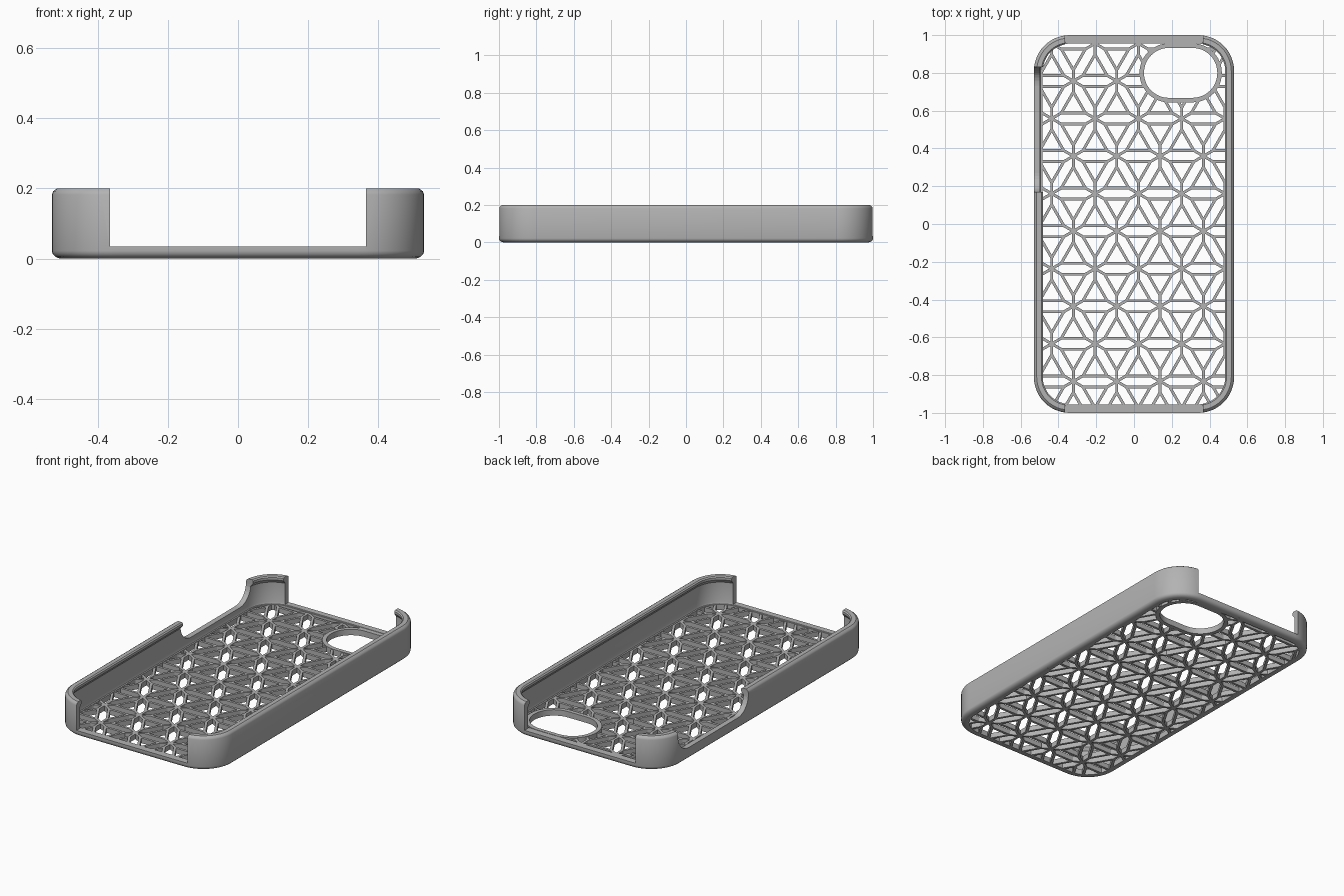
import bpy, bmesh, math
from mathutils import Vector

cube = bpy.data.objects.get("Cube")
if cube:
    bpy.data.objects.remove(cube, do_unlink=True)

HALF_X, HALF_Y, RADIUS, TOP = 0.53, 1.0, 0.19, 0.2
FLOOR = 0.033

grey = bpy.data.materials.new("light_grey_plastic")
grey.use_nodes = True
colour = (0.45, 0.45, 0.45, 1)
grey.diffuse_color = colour
grey.node_tree.nodes["Principled BSDF"].inputs["Base Color"].default_value = colour


def finish(name, bm, smooth=False):
    bmesh.ops.recalc_face_normals(bm, faces=bm.faces)
    mesh = bpy.data.meshes.new(name)
    bm.to_mesh(mesh)
    bm.free()
    mesh.materials.append(grey)
    obj = bpy.data.objects.new(name, mesh)
    bpy.context.collection.objects.link(obj)
    if smooth:
        shade(obj)
    return obj


def activate(obj):
    bpy.ops.object.select_all(action='DESELECT')
    obj.select_set(True)
    bpy.context.view_layer.objects.active = obj


def shade(obj):
    activate(obj)
    bpy.ops.object.shade_smooth_by_angle(angle=math.radians(35))


def rounded_loop(hx, hy, r, steps=12):
    """Points of a rounded rectangle, counter-clockwise."""
    pts = []
    for k, (sx, sy) in enumerate([(1, 1), (-1, 1), (-1, -1), (1, -1)]):
        for s in range(steps + 1):
            a = math.pi / 2 * (k + s / steps)
            pts.append((sx * (hx - r) + r * math.cos(a),
                        sy * (hy - r) + r * math.sin(a)))
    return pts


def sweep(name, section, hx, hy, r, centre=(0, 0)):
    """Carry a closed (inset, height) section around a rounded rectangle."""
    bm = bmesh.new()
    rings = [[bm.verts.new((x + centre[0], y + centre[1], z))
              for x, y in rounded_loop(hx - d, hy - d, r - d)]
             for d, z in section]
    n = len(rings[0])
    for a, b in zip(rings, rings[1:] + rings[:1]):
        for i in range(n):
            j = (i + 1) % n
            bm.faces.new((a[i], a[j], b[j], b[i]))
    return finish(name, bm, True)


def prism(name, pts, depth):
    """Extrude a planar outline by a vector."""
    bm = bmesh.new()
    face = bm.faces.new([bm.verts.new(p) for p in pts])
    new = bmesh.ops.extrude_face_region(bm, geom=[face])["geom"]
    bmesh.ops.translate(bm, vec=depth,
                        verts=[v for v in new if isinstance(v, bmesh.types.BMVert)])
    return finish(name, bm)


def cut(target, cutter):
    mod = target.modifiers.new("cut", 'BOOLEAN')
    mod.operation, mod.solver, mod.object = 'DIFFERENCE', 'EXACT', cutter
    activate(target)
    bpy.ops.object.modifier_apply(modifier=mod.name)
    bpy.data.objects.remove(cutter, do_unlink=True)


# Wall with rounded outer edges and an inward retaining lip
wall_section = [(0.045, 0), (0.023, 0), (0.01, 0.005), (0.002, 0.013), (0, 0.022),
                (0, 0.182), (0.004, 0.192), (0.015, TOP), (0.04, TOP),
                (0.047, 0.194), (0.047, 0.18), (0.032, 0.16),
                (0.032, 0.045), (0.036, FLOOR), (0.045, FLOOR)]
wall = sweep("case_wall", wall_section, HALF_X, HALF_Y, RADIUS)

# Openings through the front and back ends
opening = [(-0.365, -1.2, 0.035), (0.365, -1.2, 0.035),
           (0.365, -1.2, 0.4), (-0.365, -1.2, 0.4)]
cut(wall, prism("end_cutter", opening, (0, 2.4, 0)))

# Round-cornered slot in one side for the buttons
Y0, Y1, Z0, R = 0.17, 0.83, 0.07, 0.1
slot = [(-0.6, Y1, 0.4), (-0.6, Y0, 0.4)]
for centre_y, start in ((Y0 + R, math.pi), (Y1 - R, 1.5 * math.pi)):
    for s in range(11):
        a = start + math.pi / 2 * s / 10
        slot.append((-0.6, centre_y + R * math.cos(a), Z0 + R + R * math.sin(a)))
cut(wall, prism("side_cutter", slot, (0.2, 0, 0)))
shade(wall)

# Oval rim around the lens hole
LENS, LENS_X, LENS_Y, RIM = (0.247, 0.80), 0.218, 0.156, 0.024
sweep("lens_rim", [(0, 0), (0, 0.035), (RIM, 0.035), (RIM, 0)],
      LENS_X, LENS_Y, LENS_Y - 0.001, LENS)


# Back lattice: inset triangles joined by spokes to the grid nodes
def in_rounded(x, y, hx, hy, r):
    dx, dy = max(abs(x) - hx + r, 0), max(abs(y) - hy + r, 0)
    return math.hypot(dx, dy) < r


def allowed(p):
    return (in_rounded(p.x, p.y, HALF_X - 0.03, HALF_Y - 0.03, RADIUS - 0.03)
            and not in_rounded(p.x - LENS[0], p.y - LENS[1],
                               LENS_X - 0.012, LENS_Y - 0.012, LENS_Y - 0.013))


BAR = 0.015
lattice = bmesh.new()


def bar(a, b):
    along = (b - a).normalized()
    side = Vector((-along.y, along.x)) * BAR / 2
    a, b = a - along * BAR * 0.3, b + along * BAR * 0.3
    corners = [a - side, b - side, b + side, a + side]
    low, high = [[lattice.verts.new((c.x, c.y, z)) for c in corners]
                 for z in (0, 0.03)]
    lattice.faces.new(low[::-1])
    lattice.faces.new(high)
    for i in range(4):
        j = (i + 1) % 4
        lattice.faces.new((low[i], low[j], high[j], high[i]))


def clipped_bar(a, b, steps=60):
    run = []
    for s in range(steps + 1):
        p = a.lerp(b, s / steps)
        ok = allowed(p)
        if ok:
            run.append(p)
        if run and (not ok or s == steps):
            if len(run) > 1:
                bar(run[0], run[-1])
            run = []


PITCH = 0.2295
ROW = PITCH * math.sqrt(3) / 2
spokes = {}
for j in range(-3, 12):
    for i in range(-3, 6):
        p = Vector((-0.321 + PITCH * (i + 0.5 * (j % 2)), 0.757 - ROW * j))
        for up in (1, -1):
            tri = [p, p + Vector((PITCH, 0)), p + Vector((PITCH / 2, up * ROW))]
            mid = (tri[0] + tri[1] + tri[2]) / 3
            inner = [v.lerp(mid, 0.44) for v in tri]
            for k in range(3):
                clipped_bar(inner[k], inner[(k + 1) % 3])
                clipped_bar(tri[k], inner[k])
finish("back_lattice", lattice)
